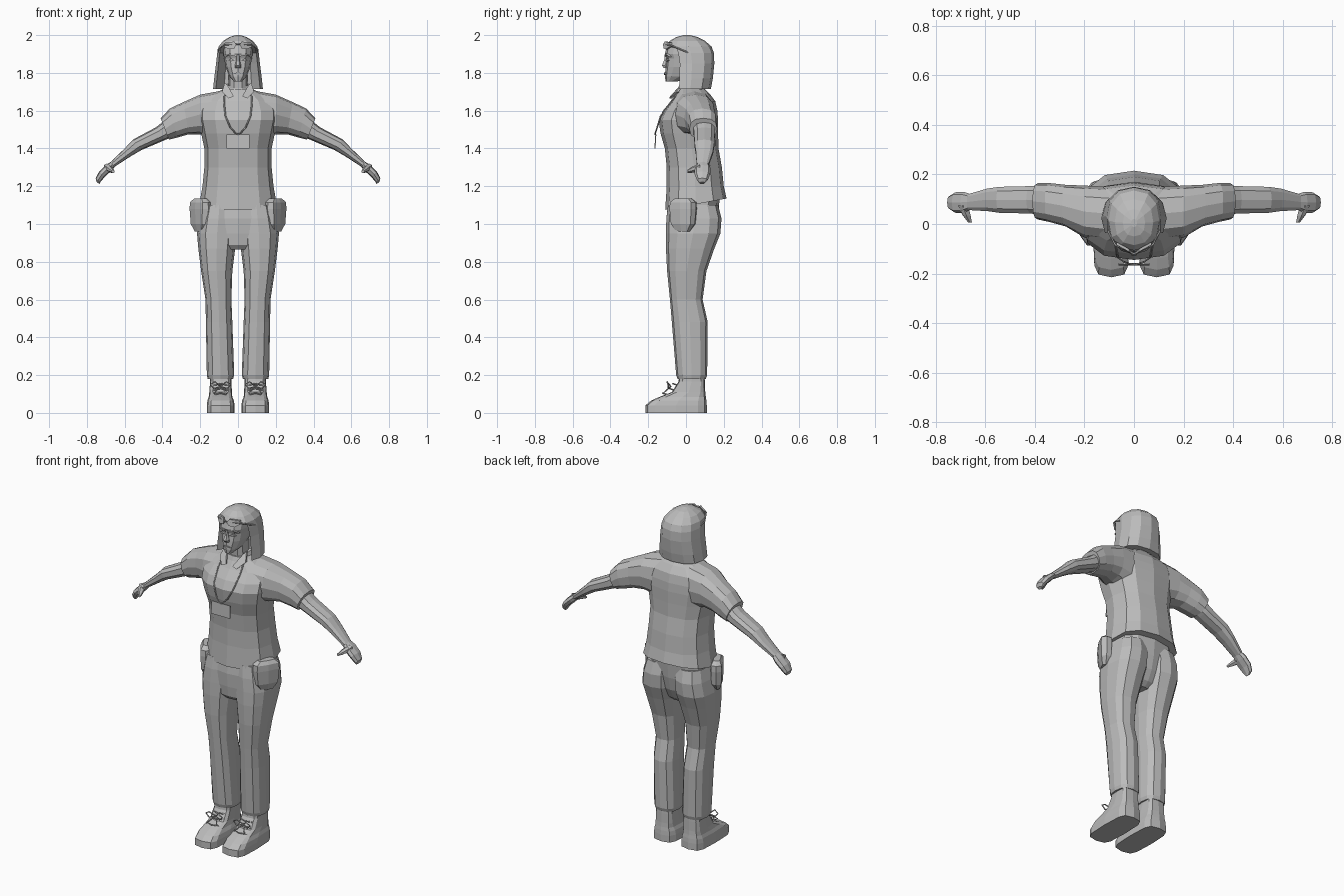
import bpy, bmesh, math
from mathutils import Vector as V

grey = bpy.data.materials.new("plain_grey")
grey.diffuse_color = (0.5, 0.5, 0.5, 1)


def finish(name, bm, mirror=False):
    bmesh.ops.recalc_face_normals(bm, faces=bm.faces)
    me = bpy.data.meshes.new(name)
    bm.to_mesh(me)
    bm.free()
    me.materials.append(grey)
    ob = bpy.data.objects.new(name, me)
    bpy.context.collection.objects.link(ob)
    if mirror:
        ob.modifiers.new("mirror", 'MIRROR')
    return ob


def level(z, x0, x1, yf, yb, tilt=0):
    """Horizontal section from x0..x1 and yf..yb."""
    return (V(((x0 + x1) / 2, (yf + yb) / 2, z)), V(((x1 - x0) / 2, 0, 0)),
            V((0, (yb - yf) / 2, tilt)))


def mid(z, r, yf, yb, tilt=0):
    return level(z, -r, r, yf, yb, tilt)


def limb(xt, zt, xb, zb, yf, yb):
    """Slanted arm section given by its top and bottom points."""
    return (V(((xt + xb) / 2, (yf + yb) / 2, (zt + zb) / 2)),
            V(((xt - xb) / 2, 0, (zt - zb) / 2)), V((0, (yb - yf) / 2, 0)))


def loft(name, rings, n=12, e=0.8, mirror=False, dent=None):
    bm = bmesh.new()
    sc = lambda t: math.copysign(abs(t) ** e, t) if abs(t) > 1e-6 else 0
    loops = []
    for c, u, w in rings:
        loop = []
        for k in range(n):
            a = 2 * math.pi * k / n
            p = c + u * sc(math.cos(a)) + w * sc(math.sin(a))
            if dent and p.z < dent[0] and math.sin(a) < -0.8:
                p.y = dent[1]
            loop.append(bm.verts.new(p))
        loops.append(loop)
    for a, b in zip(loops, loops[1:]):
        for k in range(n):
            j = (k + 1) % n
            bm.faces.new((a[k], a[j], b[j], b[k]))
    bm.faces.new(loops[0])
    bm.faces.new(loops[-1])
    return finish(name, bm, mirror)


def prism(name, pts, depth, mirror=False):
    """Flat outline pushed back along y."""
    bm = bmesh.new()
    a = [bm.verts.new(p) for p in pts]
    b = [bm.verts.new(V(p) + V((0, depth, 0))) for p in pts]
    bm.faces.new(a)
    bm.faces.new(b)
    for k in range(len(a)):
        j = (k + 1) % len(a)
        bm.faces.new((a[k], a[j], b[j], b[k]))
    return finish(name, bm, mirror)


def cord(name, paths, r):
    cu = bpy.data.curves.new(name, 'CURVE')
    cu.dimensions = '3D'
    cu.bevel_depth = r
    cu.bevel_resolution = 0
    for pts in paths:
        sp = cu.splines.new('POLY')
        sp.points.add(len(pts) - 1)
        for q, p in zip(sp.points, pts):
            q.co = (*p, 1)
    cu.materials.append(grey)
    bpy.context.collection.objects.link(bpy.data.objects.new(name, cu))


# Shirt body with a hem that rises at the back
loft("shirt", [
    mid(1.105, .205, -.11, .215, .03), mid(1.20, .188, -.102, .20), mid(1.30, .178, -.102, .19),
    mid(1.40, .178, -.112, .172), mid(1.48, .195, -.135, .17), mid(1.55, .21, -.145, .17),
    mid(1.60, .21, -.122, .166), mid(1.65, .19, -.08, .155), mid(1.69, .13, -.055, .125),
    mid(1.715, .075, -.045, .10)])

# Sleeves
loft("sleeve", [
    limb(.09, 1.705, .11, 1.45, -.07, .15), limb(.20, 1.685, .20, 1.475, -.055, .155),
    limb(.29, 1.645, .26, 1.475, -.01, .158), limb(.36, 1.612, .32, 1.458, .008, .165),
    limb(.41, 1.56, .365, 1.447, .018, .165)], mirror=True)

# Bare arms and hands
loft("arm", [
    limb(.38, 1.555, .34, 1.465, .035, .155), limb(.435, 1.512, .385, 1.445, .04, .155),
    limb(.556, 1.447, .51, 1.392, .043, .152), limb(.60, 1.40, .57, 1.357, .05, .145),
    limb(.675, 1.328, .655, 1.302, .055, .122)], n=10, mirror=True)
loft("hand", [
    limb(.67, 1.332, .65, 1.306, .058, .12), limb(.70, 1.312, .672, 1.28, .045, .13),
    limb(.735, 1.278, .705, 1.25, .045, .128), limb(.754, 1.243, .728, 1.222, .058, .115),
    limb(.748, 1.222, .734, 1.212, .07, .10)], n=8, mirror=True)
loft("thumb", [
    (V((.69, .075, 1.30)), V((.02, 0, .012)), V((-.01, 0, .015))),
    (V((.675, .035, 1.288)), V((.015, 0, .01)), V((-.008, 0, .012))),
    (V((.662, .007, 1.278)), V((.008, 0, .005)), V((-.004, 0, .006)))], n=6, mirror=True)

# Trousers
loft("hips", [
    mid(.865, .12, -.07, .09), mid(.89, .18, -.092, .12), mid(.95, .20, -.10, .15),
    mid(1.03, .20, -.104, .168), mid(1.15, .18, -.09, .18)])
loft("trouser_leg", [
    level(1.10, .01, .185, -.095, .17), level(1.03, 0.004, .203, -.104, .188),
    level(.95, .004, .217, -.106, .182), level(.87, .015, .21, -.106, .15),
    level(.75, .03, .195, -.10, .108), level(.60, .035, .172, -.085, .088),
    level(.48, .03, .17, -.075, .115), level(.20, .02, .165, -.052, .112),
    level(.18, .026, .16, -.045, .105)], mirror=True)

# Hip pouches, turned toward the front
tan, out = V((.5, .85, 0)), V((.85, -.5, 0))
loft("pouch", [(V((.197, -.015, z)), tan * t, out * o) for z, t, o in
               ((.96, .04, .02), (1.0, .072, .032), (1.08, .08, .036),
                (1.115, .078, .034), (1.135, .05, .02))], n=8, e=.5, mirror=True)

# Shoes with soles, laces and bows
loft("shoe", [
    level(0, .018, .165, -.215, .11), level(.04, .018, .165, -.215, .11),
    level(.065, .022, .162, -.185, .108), level(.085, .03, .155, -.14, .105),
    level(.11, .032, .152, -.075, .102), level(.165, .035, .148, -.04, .10),
    level(.20, .035, .148, -.035, .098)], n=12, e=.5, mirror=True)
laces = []
for s in (-1, 1):
    for z, y in ((.10, -.115), (.125, -.08), (.15, -.06)):
        laces.append([(s * .05, y + .02, z - .005), (s * .092, y - .01, z + .005),
                      (s * .135, y + .02, z - .005)])
    for d in (-1, 1):
        cx = s * .092
        laces.append([(cx, -.08, .14), (cx + d * .03, -.10, .165), (cx + d * .055, -.095, .15),
                      (cx + d * .035, -.095, .13), (cx, -.08, .14), (cx + d * .035, -.12, .105)])
cord("laces", laces, .004)

# Neck and collar
loft("neck", [mid(1.66, .065, -.045, .09), mid(1.72, .052, -.035, .075),
              mid(1.80, .05, -.04, .07)], n=10)
prism("collar_flap", [(.022, -.085, 1.675), (.05, -.088, 1.665), (.085, -.05, 1.70),
                      (.07, -.02, 1.75), (.055, -.03, 1.735)], .012, True)
loft("collar_band", [mid(1.69, .085, -.035, .105, .01), mid(1.74, .068, -.02, .09, .01)], n=10)

# Head and facial features
loft("head", [mid(1.755, .022, -.108, -.045), mid(1.78, .045, -.112, .04),
              mid(1.83, .065, -.108, .08), mid(1.875, .073, -.102, .08),
              mid(1.90, .077, -.112, .08), mid(1.945, .075, -.10, .08)], n=12, e=.85)
loft("nose", [mid(1.825, .016, -.118, -.09), mid(1.838, .017, -.13, -.09),
              mid(1.865, .010, -.118, -.09), mid(1.895, .008, -.112, -.09)], n=6)
prism("brow", [(.010, -.114, 1.887), (.045, -.108, 1.895), (.066, -.088, 1.885),
               (.045, -.108, 1.903), (.010, -.114, 1.897)], .012, True)
prism("eye", [(.018, -.108, 1.867), (.035, -.105, 1.861), (.052, -.096, 1.868),
              (.035, -.105, 1.876)], .009, True)
prism("lips", [(-.024, -.111, 1.795), (0, -.116, 1.788), (.024, -.111, 1.795),
               (.008, -.116, 1.802), (-.008, -.116, 1.802)], .009)

# Long hair, hollow in front where the face sits
loft("hair", [
    mid(1.715, .132, -.085, .132), mid(1.77, .126, -.085, .142), mid(1.85, .116, -.085, .15),
    mid(1.905, .11, -.095, .148), mid(1.94, .102, -.107, .135), mid(1.97, .078, -.085, .10),
    mid(1.99, .045, -.05, .06), mid(2.0, .012, -.012, .02)], e=.85, dent=(1.92, .04))

# Glasses pushed up on the forehead
prism("raised_lens", [(.010, -.122, 1.95), (.018, -.118, 1.93), (.05, -.108, 1.925),
                      (.075, -.085, 1.94), (.07, -.085, 1.96), (.02, -.112, 1.966)], .012, True)
cord("glasses_frame", [[(s * .105, .03, 1.90), (s * .104, -.03, 1.925), (s * .075, -.085, 1.948),
                        (0, -.12, 1.952)] for s in (-1, 1)], .004)

# Lanyard and badge
cord("lanyard", [[(s * .07, -.04, 1.70), (s * .074, -.085, 1.64), (s * .066, -.135, 1.57),
                  (s * .04, -.153, 1.51), (s * .012, -.163, 1.48), (0, -.164, 1.475)]
                 for s in (-1, 1)], .004)
prism("badge", [(-.062, -.167, 1.40), (.062, -.167, 1.40), (.062, -.163, 1.475),
                (-.062, -.163, 1.475)], .006)
